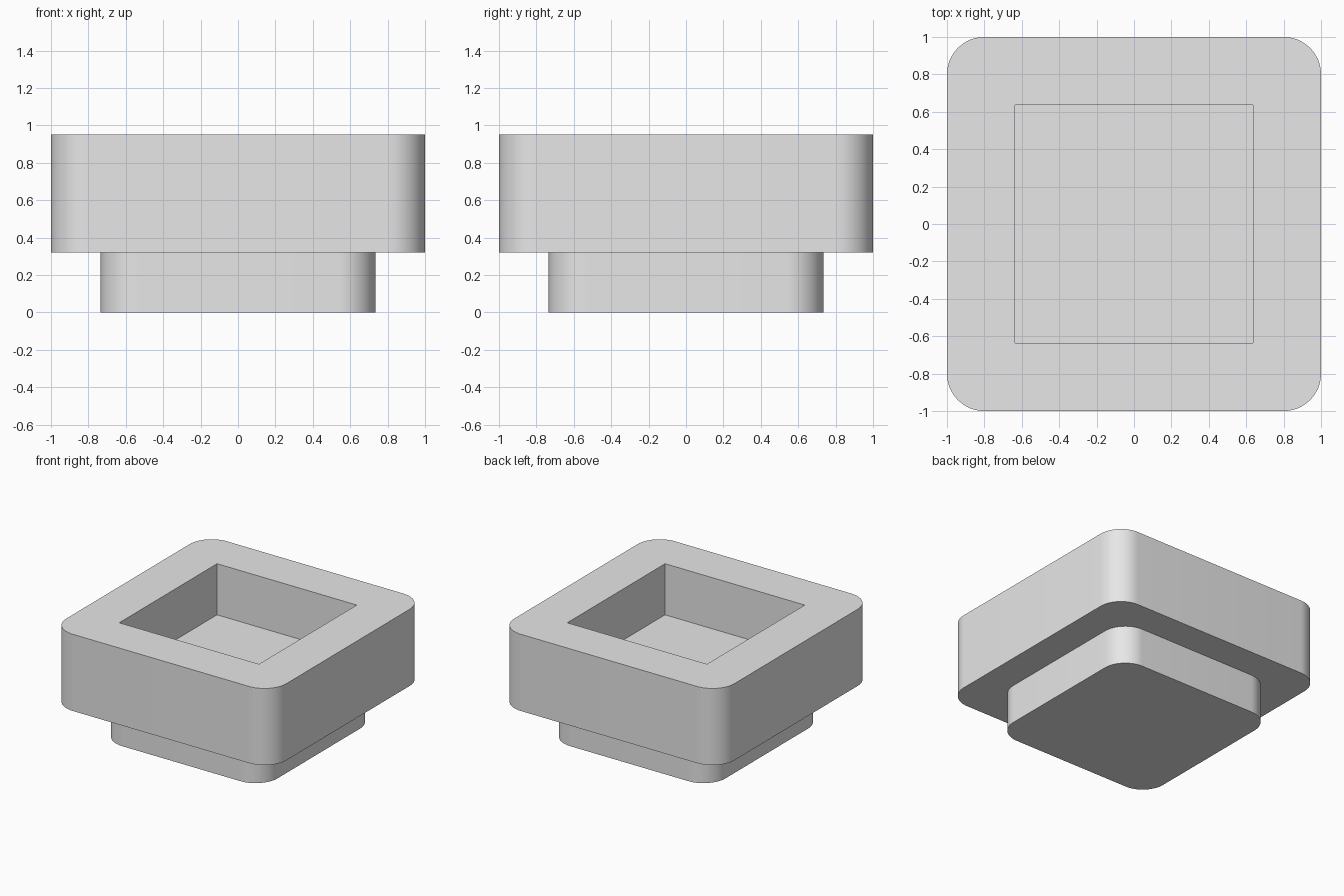
import bpy
import bmesh
from math import cos, sin, pi

if "Cube" in bpy.data.objects:
    bpy.data.objects.remove(bpy.data.objects["Cube"])

CORNER_STEPS = 16
CORNER_RADIUS = 0.2
BASE_HALF, TRAY_HALF, POCKET_HALF = 0.735, 1.0, 0.635
BASE_TOP, TRAY_TOP, POCKET_FLOOR = 0.32, 0.95, 0.53

grey = bpy.data.materials.new("plain_grey")
grey.use_nodes = True
grey.diffuse_color = (0.8, 0.8, 0.8, 1)
grey.node_tree.nodes["Principled BSDF"].inputs["Base Color"].default_value = grey.diffuse_color


def square_outline(half, radius, z):
    """Counter-clockwise square with rounded corners (sharp if radius is 0)."""
    points = []
    for corner in range(4):
        middle = pi / 4 + corner * pi / 2
        cx = (half - radius) * (1 if cos(middle) > 0 else -1)
        cy = (half - radius) * (1 if sin(middle) > 0 else -1)
        for step in range(CORNER_STEPS + 1):
            a = corner * pi / 2 + step / CORNER_STEPS * pi / 2
            points.append((cx + radius * cos(a), cy + radius * sin(a), z))
    return points


def loft(name, outlines, cap_start=False, cap_end=False):
    """Skin a stack of outlines and optionally close its ends."""
    bm = bmesh.new()
    rings = [[bm.verts.new(p) for p in square_outline(*o)] for o in outlines]
    for low, high in zip(rings, rings[1:]):
        for i in range(len(low)):
            j = (i + 1) % len(low)
            bm.faces.new((low[i], low[j], high[j], high[i]))
    if cap_start:
        bm.faces.new(rings[0][::-1])
    if cap_end:
        bm.faces.new(rings[-1])
    bmesh.ops.remove_doubles(bm, verts=bm.verts, dist=0.0001)
    mesh = bpy.data.meshes.new(name)
    bm.to_mesh(mesh)
    bm.free()
    mesh.materials.append(grey)
    obj = bpy.data.objects.new(name, mesh)
    bpy.context.collection.objects.link(obj)
    bpy.ops.object.select_all(action="DESELECT")
    obj.select_set(True)
    bpy.context.view_layer.objects.active = obj
    bpy.ops.object.shade_smooth_by_angle(angle=pi / 6)
    return obj


# Narrow foot, closed underneath
loft("base", [
    (BASE_HALF, CORNER_RADIUS, 0),
    (BASE_HALF, CORNER_RADIUS, BASE_TOP),
], cap_start=True)

# Wide block: underside, outer wall, rim, then the sharp-cornered pocket
loft("tray", [
    (BASE_HALF, CORNER_RADIUS, BASE_TOP),
    (TRAY_HALF, CORNER_RADIUS, BASE_TOP),
    (TRAY_HALF, CORNER_RADIUS, TRAY_TOP),
    (POCKET_HALF, 0, TRAY_TOP),
    (POCKET_HALF, 0, POCKET_FLOOR),
], cap_end=True)
